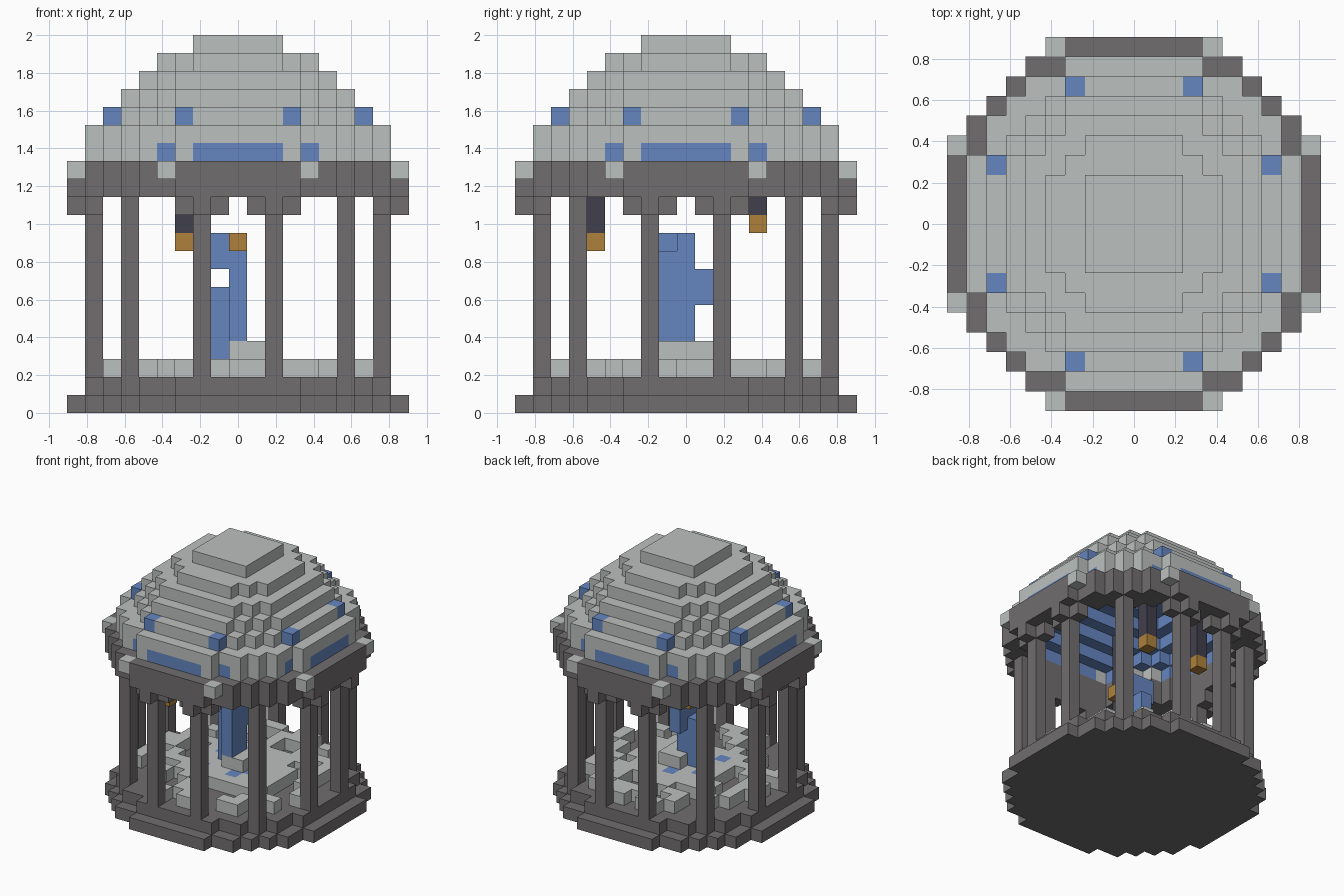
import bpy
import random
from mathutils import Vector

cube = bpy.data.objects.get("Cube")
if cube:
    bpy.data.objects.remove(cube, do_unlink=True)

U = 2 / 21  # block size
random.seed(4)


def material(name, color):
    m = bpy.data.materials.new(name)
    m.use_nodes = True
    m.diffuse_color = (*color, 1)
    m.node_tree.nodes["Principled BSDF"].inputs["Base Color"].default_value = (*color, 1)
    return m


stone = material("pale stone", (.50, .53, .52))
dark = material("dark stone", (.165, .155, .16))
blue = material("blue", (.13, .24, .53))
gold = material("lamp gold", (.42, .22, .045))
iron = material("dark iron", (.053, .05, .072))

parts = {}   # name -> (material, cells)
filled = {}  # cell -> part name


def add(name, mat, cells):
    """Put blocks in a part; a later part replaces earlier blocks."""
    parts.setdefault(name, mat)
    for c in cells:
        filled[c] = name


def disc(r2, k, hole=-1):
    span = range(-9, 10)
    return {(x, y, k) for x in span for y in span if hole < x * x + y * y <= r2}


def around(a, b, k):
    """All mirrored and swapped copies of one block position."""
    return {(s * p, t * q, k) for p, q in ((a, b), (b, a)) for s in (-1, 1) for t in (-1, 1)}


def box(x, y, low, high):
    return {(x, y, k) for k in range(low, high + 1)}


# Stepped base
add("base_step", dark, disc(90, 0))
add("floor", dark, disc(75, 1))

# Paving in the middle and loose stones around it
add("paving", stone, disc(13, 2))
ring = sorted(disc(58, 2, 13))
add("loose_stones", stone, [c for c in ring if random.random() < .36])
add("water", blue, [(2, -1, 2), (1, -2, 2), (-2, 1, 2), (0, 2, 2), (-2, -2, 2)])

# Columns and their brackets
for k in range(2, 12):
    add("columns", dark, around(2, 8, k) | around(6, 6, k))
for a, b in ((1, 8), (3, 8), (2, 9)):
    add("brackets", dark, around(a, b, 11))

# Ring beam with corner knobs
for k in (12, 13):
    add("ring_beam", dark, disc(90, k, 58))
add("beam_knobs", stone, around(4, 9, 13))

# Dome: stone shell over a blue lining, hollow inside
radius = {14: 75, 15: 75, 16: 58, 17: 45, 18: 34, 19: 20, 20: 8, 21: -1, 22: -1}
for k in range(14, 21):
    lining = radius[k + 1] if k > 14 else radius[16]
    add("dome_shell", stone, disc(radius[k], k, lining))
    add("dome_lining", blue, disc(lining, k, radius[k + 2]))

# Blue windows set in the shell
for a in range(3):
    add("windows", blue, around(a, 8, 14))
add("windows", blue, around(4, 7, 14) | around(3, 7, 16))

# Hanging lanterns
for x, y, k in ((-3, -5, 9), (2, 4, 10), (-3, 4, 10)):
    add("lantern_chains", iron, box(x, y, k + 1, 16))
    add("lanterns", gold, [(x, y, k)])

# Central statue on a small plinth, holding a lamp
add("plinth", stone, [(0, -1, 3), (1, -1, 3), (0, 1, 3), (1, 1, 3), (1, 0, 3)])
add("statue", blue, box(-1, 0, 3, 6) | box(0, 0, 3, 9) | box(0, -1, 4, 8)
    | box(-1, -1, 8, 9) | box(-1, 0, 8, 9) | box(0, 1, 6, 7))
add("statue_lamp", gold, [(0, -2, 9)])


def build(name, mat):
    """Mesh the exposed block faces of one part."""
    index, verts, faces = {}, [], []
    for cell in (c for c, n in filled.items() if n == name):
        for axis in range(3):
            for sign in (-1, 1):
                n = [0, 0, 0]
                n[axis] = sign
                if tuple(a + b for a, b in zip(cell, n)) in filled:
                    continue
                face = []
                for p, q in ((-1, -1), (1, -1), (1, 1), (-1, 1))[::sign]:
                    o = [0, 0, 0]
                    o[axis], o[(axis + 1) % 3], o[(axis + 2) % 3] = sign, p, q
                    key = tuple(2 * a + b for a, b in zip(cell, o))
                    if key not in index:
                        index[key] = len(verts)
                        verts.append(Vector((key[0], key[1], key[2] + 1)) * U / 2)
                    face.append(index[key])
                faces.append(face)
    mesh = bpy.data.meshes.new(name)
    mesh.from_pydata(verts, [], faces)
    mesh.materials.append(mat)
    bpy.context.scene.collection.objects.link(bpy.data.objects.new(name, mesh))


for part, mat in parts.items():
    build(part, mat)
